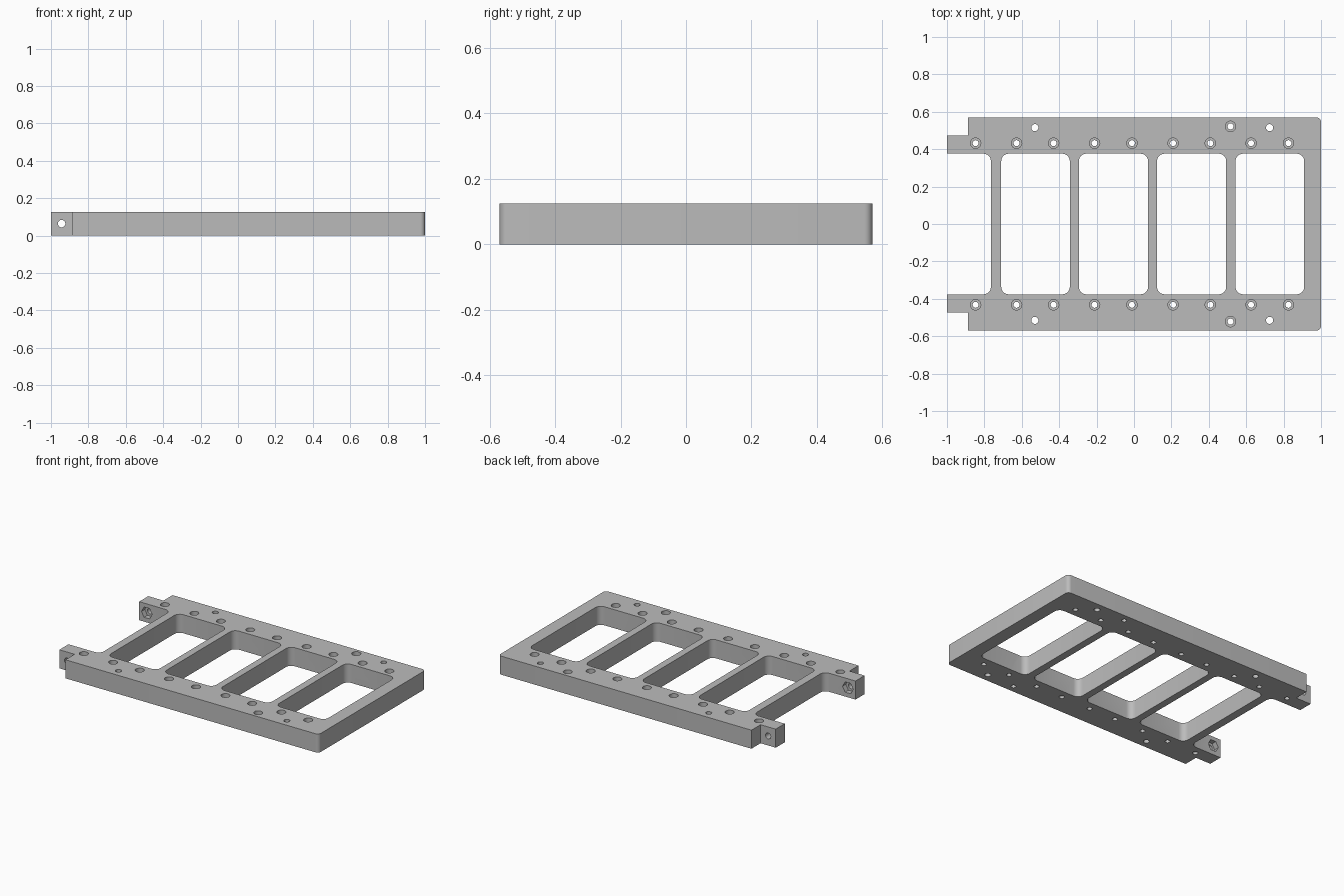
import bpy, bmesh, math
from mathutils import Matrix, Vector

cube = bpy.data.objects.get("Cube")
if cube:
    bpy.data.objects.remove(cube, do_unlink=True)

H = 0.125        # plate thickness
OUT = 0.57       # half width of the plate
INN = 0.376      # half width of the windows
TAB = 0.473      # outer edge of the tabs


def arc_outline(corners, steps=6):
    """Turn (x, y, radius) corners into an outline with rounded corners."""
    pts = []
    n = len(corners)
    for i, (x, y, r) in enumerate(corners):
        p = Vector((x, y))
        if r == 0:
            pts.append(p)
            continue
        a = (Vector(corners[i - 1][:2]) - p).normalized()
        b = (Vector(corners[(i + 1) % n][:2]) - p).normalized()
        for k in range(steps + 1):
            t = math.pi / 2 * k / steps
            pts.append(p + r * (a * (1 - math.sin(t)) + b * (1 - math.cos(t))))
    return pts


def add_prism(bm, pts, z0, z1):
    face = bm.faces.new([bm.verts.new((p.x, p.y, z0)) for p in pts])
    ext = bmesh.ops.extrude_face_region(bm, geom=[face])["geom"]
    bmesh.ops.translate(bm, vec=(0, 0, z1 - z0),
                        verts=[v for v in ext if isinstance(v, bmesh.types.BMVert)])


def add_cylinder(bm, start, end, radius, sides=24):
    start, end = Vector(start), Vector(end)
    axis = end - start
    turn = axis.to_track_quat('Z', 'X').to_matrix().to_4x4()
    bmesh.ops.create_cone(bm, cap_ends=True, segments=sides, radius1=radius,
                          radius2=radius, depth=axis.length,
                          matrix=Matrix.Translation((start + end) / 2) @ turn)


def make_object(name, bm):
    bmesh.ops.recalc_face_normals(bm, faces=bm.faces)
    mesh = bpy.data.meshes.new(name)
    bm.to_mesh(mesh)
    bm.free()
    obj = bpy.data.objects.new(name, mesh)
    bpy.context.collection.objects.link(obj)
    return obj


# Plate outline with two end tabs and an open bay between them
half = [(1, OUT, 0.025), (-0.887, OUT, 0), (-0.887, TAB, 0),
        (-1, TAB, 0), (-1, INN, 0), (-0.765, INN, 0.04)]
outline = half + [(x, -y, r) for x, y, r in reversed(half)]
bm = bmesh.new()
add_prism(bm, arc_outline(outline), 0, H)
frame = make_object("mounting_frame", bm)

# Windows and through holes
through = bmesh.new()
for x0, x1 in [(-0.71, -0.343), (-0.295, 0.075), (0.123, 0.493), (0.543, 0.91)]:
    add_prism(through, arc_outline([(x0, -INN, 0.04), (x1, -INN, 0.04),
                                    (x1, INN, 0.04), (x0, INN, 0.04)]), -0.1, 0.3)
recess = bmesh.new()
screws = [(x, 0.432) for x in
          (-0.847, -0.628, -0.43, -0.211, -0.011, 0.209, 0.408, 0.626, 0.826)]
screws.append((0.516, 0.522))
for s in (-1, 1):
    for x, y in screws:
        add_cylinder(through, (x, s * y, -0.1), (x, s * y, 0.3), 0.016)
        add_cylinder(recess, (x, s * y, H - 0.035), (x, s * y, 0.3), 0.028)
    for x in (-0.53, 0.725):
        add_cylinder(through, (x, s * 0.515, -0.1), (x, s * 0.515, 0.3), 0.019)
    # Cross hole in each tab with a hexagonal nut pocket on the inner side
    add_cylinder(through, (-0.943, s * 0.3, 0.064), (-0.943, s * 0.55, 0.064), 0.02)
    add_cylinder(recess, (-0.943, s * 0.3, 0.064),
                 (-0.943, s * (INN + 0.035), 0.064), 0.04, sides=6)

cutters = [make_object("through_cutter", through), make_object("recess_cutter", recess)]
for cutter in cutters:
    cutter.hide_render = True
    mod = frame.modifiers.new(cutter.name, 'BOOLEAN')
    mod.operation = 'DIFFERENCE'
    mod.solver = 'EXACT'
    mod.object = cutter

# Bake the cuts and drop the cutters
bpy.context.view_layer.update()
evaluated = frame.evaluated_get(bpy.context.evaluated_depsgraph_get())
baked = bpy.data.meshes.new_from_object(evaluated)
frame.modifiers.clear()
frame.data = baked
for cutter in cutters:
    bpy.data.objects.remove(cutter, do_unlink=True)

# Grey metal
metal = bpy.data.materials.new("grey_metal")
metal.use_nodes = True
colour = (0.5, 0.5, 0.5, 1)
metal.diffuse_color = colour
metal.node_tree.nodes["Principled BSDF"].inputs["Base Color"].default_value = colour
frame.data.materials.clear()
frame.data.materials.append(metal)

bpy.ops.object.select_all(action='DESELECT')
frame.select_set(True)
bpy.context.view_layer.objects.active = frame
bpy.ops.object.shade_smooth_by_angle(angle=math.radians(30))
